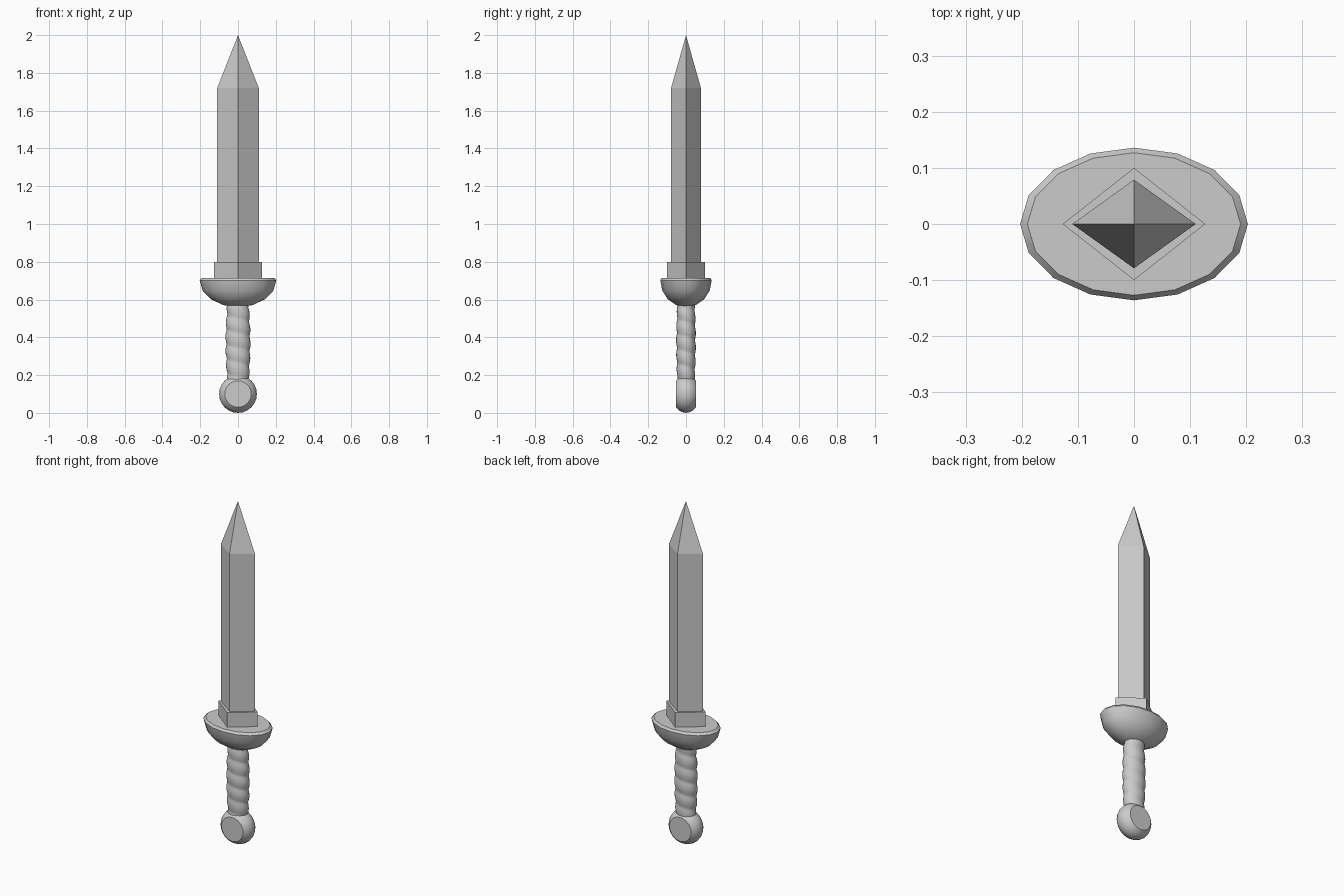
import bpy, math

if "Cube" in bpy.data.objects:
    bpy.data.objects.remove(bpy.data.objects["Cube"])


def make(name, verts, faces, smooth=None):
    mesh = bpy.data.meshes.new(name)
    mesh.from_pydata(verts, [], faces)
    obj = bpy.data.objects.new(name, mesh)
    bpy.context.collection.objects.link(obj)
    bpy.ops.object.select_all(action='DESELECT')
    obj.select_set(True)
    bpy.context.view_layer.objects.active = obj
    if smooth:
        bpy.ops.object.shade_smooth_by_angle(angle=math.radians(smooth))
    return obj


def loft(name, rings, sides, smooth=None, wobble=None):
    """Stack elliptical rings given as (radius x, radius y, z); capped at both ends."""
    verts = []
    for rx, ry, z in rings:
        for i in range(sides):
            a = 2 * math.pi * i / sides
            k = wobble(a, z) if wobble else 1
            verts.append((k * rx * math.cos(a), k * ry * math.sin(a), z))
    faces = [(r * sides + i, r * sides + (i + 1) % sides,
              (r + 1) * sides + (i + 1) % sides, (r + 1) * sides + i)
             for r in range(len(rings) - 1) for i in range(sides)]
    faces.append(tuple(reversed(range(sides))))
    faces.append(tuple(range(len(verts) - sides, len(verts))))
    return make(name, verts, faces, smooth)


# Blade: diamond section with a pointed tip
blade = [(x, y, z) for z in (0.70, 1.72)
         for x, y in ((0.11, 0), (0, 0.079), (-0.11, 0), (0, -0.079))] + [(0, 0, 2.0)]
faces = [(3, 2, 1, 0)]
for i in range(4):
    j = (i + 1) % 4
    faces += [(i, j, 4 + j, 4 + i), (4 + i, 4 + j, 8)]
make("blade", blade, faces)

# Blade collar
loft("blade_collar", [(0.127, 0.1, 0.70), (0.127, 0.1, 0.80)], 4)

# Guard: half-ellipsoid bowl with a bevelled rim
bowl = []
for deg in (4, 22.5, 45, 67.5, 90):
    a = math.radians(deg)
    bowl.append((0.203 * math.sin(a), 0.136 * math.sin(a), 0.702 - 0.142 * math.cos(a)))
bowl.append((0.190, 0.127, 0.715))
loft("guard", bowl, 16, smooth=35)


# Grip: oval rod wrapped with a spiral cord
def cord(a, z):
    return 0.91 + 0.10 * abs(math.sin(a / 2 + math.pi * (z - 0.17) / 0.078))


grip = []
for i in range(61):
    t = i / 60
    swell = math.sin(math.pi * t)
    grip.append((0.058 + 0.008 * swell, 0.047 + 0.005 * swell, 0.17 + 0.41 * t))
loft("grip", grip, 24, smooth=60, wobble=cord)

# Pommel: sphere flattened front and back
disc = [(r, r, y) for r, y in ((0.07, -0.053), (0.086, -0.038), (0.096, -0.02), (0.1, 0),
                               (0.096, 0.02), (0.086, 0.038), (0.07, 0.053))]
pommel = loft("pommel", disc, 24, smooth=35)
pommel.rotation_euler.x = math.pi / 2
pommel.location.z = 0.1
